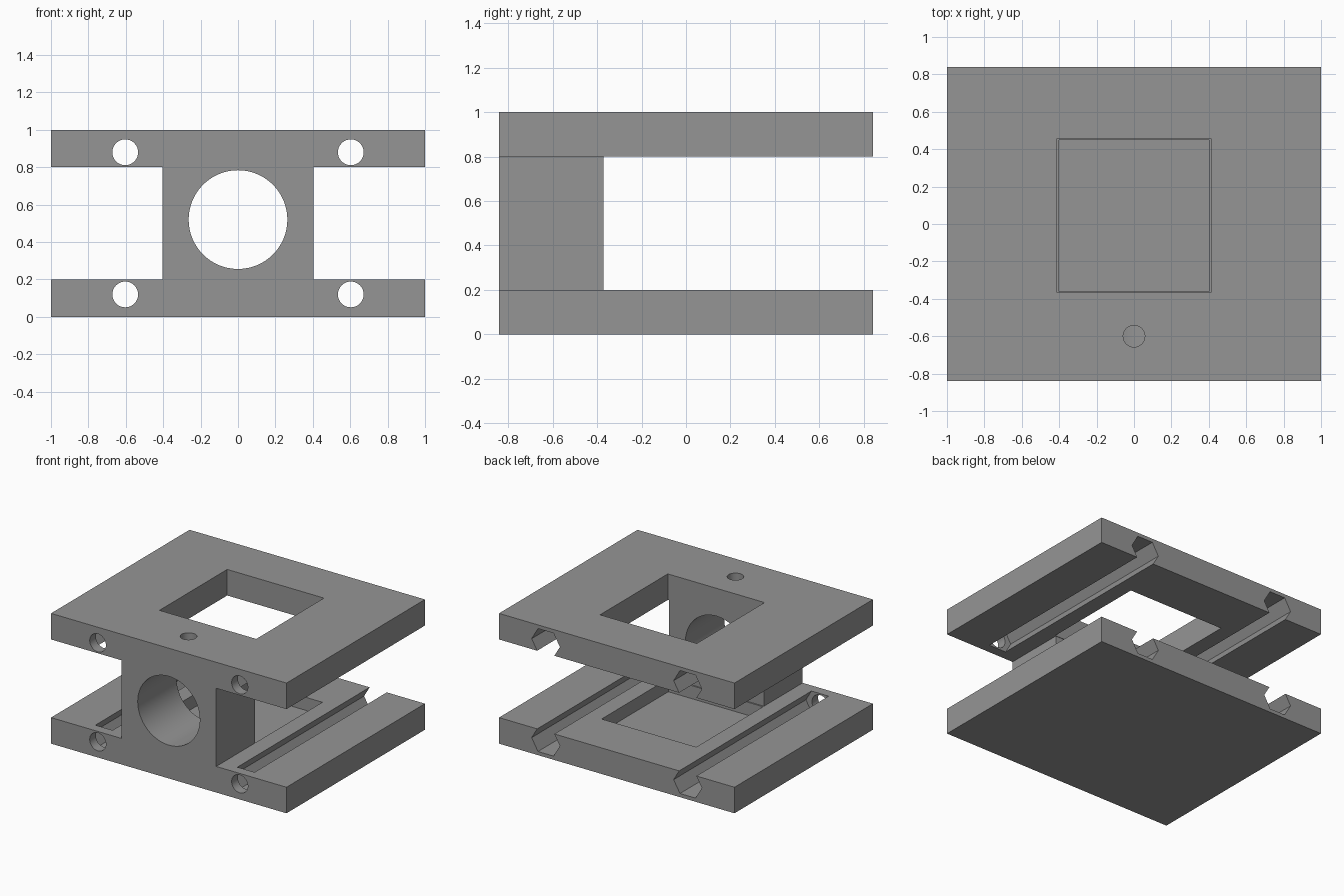
import bpy, bmesh, math
from mathutils import Matrix

if "Cube" in bpy.data.objects:
    bpy.data.objects.remove(bpy.data.objects["Cube"])

grey = bpy.data.materials.new("plain grey")
grey.diffuse_color = (0.3, 0.3, 0.3, 1)
grey.use_nodes = True
grey.node_tree.nodes["Principled BSDF"].inputs["Base Color"].default_value = grey.diffuse_color


def new_object(name, bm):
    bmesh.ops.recalc_face_normals(bm, faces=bm.faces)
    mesh = bpy.data.meshes.new(name)
    bm.to_mesh(mesh)
    bm.free()
    mesh.materials.append(grey)
    ob = bpy.data.objects.new(name, mesh)
    bpy.context.collection.objects.link(ob)
    return ob


def box(name, x0, x1, y0, y1, z0, z1):
    bm = bmesh.new()
    bmesh.ops.create_cube(bm, size=1)
    for v in bm.verts:
        v.co.x = x0 if v.co.x < 0 else x1
        v.co.y = y0 if v.co.y < 0 else y1
        v.co.z = z0 if v.co.z < 0 else z1
    return new_object(name, bm)


def prism_y(name, points, y0, y1):
    """Extrude an x-z outline along y."""
    bm = bmesh.new()
    face = bm.faces.new([bm.verts.new((x, y0, z)) for x, z in points])
    ext = bmesh.ops.extrude_face_region(bm, geom=[face])
    for v in ext["geom"]:
        if isinstance(v, bmesh.types.BMVert):
            v.co.y = y1
    return new_object(name, bm)


def circle(x, z, r, n):
    return [(x + r * math.cos(2 * math.pi * i / n),
             z + r * math.sin(2 * math.pi * i / n)) for i in range(n)]


def combine(target, tool, operation):
    mod = target.modifiers.new(operation.lower(), 'BOOLEAN')
    mod.operation = operation
    mod.solver = 'EXACT'
    mod.object = tool
    bpy.ops.object.select_all(action='DESELECT')
    bpy.context.view_layer.objects.active = target
    target.select_set(True)
    bpy.ops.object.modifier_apply(modifier=mod.name)
    bpy.data.objects.remove(tool, do_unlink=True)


# Two plates joined by the block at the front
body = box("carriage_body", -1, 1, -0.84, 0.84, 0, 0.2)
combine(body, box("top_plate", -1, 1, -0.84, 0.84, 0.8, 1), 'UNION')
combine(body, box("front_block", -0.403, 0.403, -0.84, -0.37, 0.1, 0.9), 'UNION')

# Large bore through the block
combine(body, prism_y("bore", circle(0, 0.52, 0.264, 64), -1, -0.3), 'DIFFERENCE')

# Set screw hole from the top down into the bore
bm = bmesh.new()
bmesh.ops.create_cone(bm, cap_ends=True, segments=32, radius1=0.058, radius2=0.058,
                      depth=0.6, matrix=Matrix.Translation((0, -0.6, 0.82)))
combine(body, new_object("screw_hole", bm), 'DIFFERENCE')

# Square window in the top plate, shallow pocket in the bottom plate
combine(body, box("window", -0.411, 0.411, -0.366, 0.456, 0.7, 1.1), 'DIFFERENCE')
combine(body, box("pocket", -0.402, 0.402, -0.36, 0.45, 0.1, 0.3), 'DIFFERENCE')

# Rod holes through the front wall and six-sided channels open at the back
for x in (-0.603, 0.603):
    for z in (0.12, 0.88):
        hexagon = [(x - 0.12, z), (x - 0.066, z - 0.092), (x + 0.066, z - 0.092),
                   (x + 0.12, z), (x + 0.066, z + 0.092), (x - 0.066, z + 0.092)]
        combine(body, prism_y("channel", hexagon, -0.765, 1), 'DIFFERENCE')
        combine(body, prism_y("rod_hole", circle(x, z, 0.069, 32), -1, -0.7), 'DIFFERENCE')

# Smooth round walls, crisp edges
bpy.ops.object.select_all(action='DESELECT')
body.select_set(True)
bpy.context.view_layer.objects.active = body
bpy.ops.object.shade_smooth_by_angle(angle=math.radians(30))
